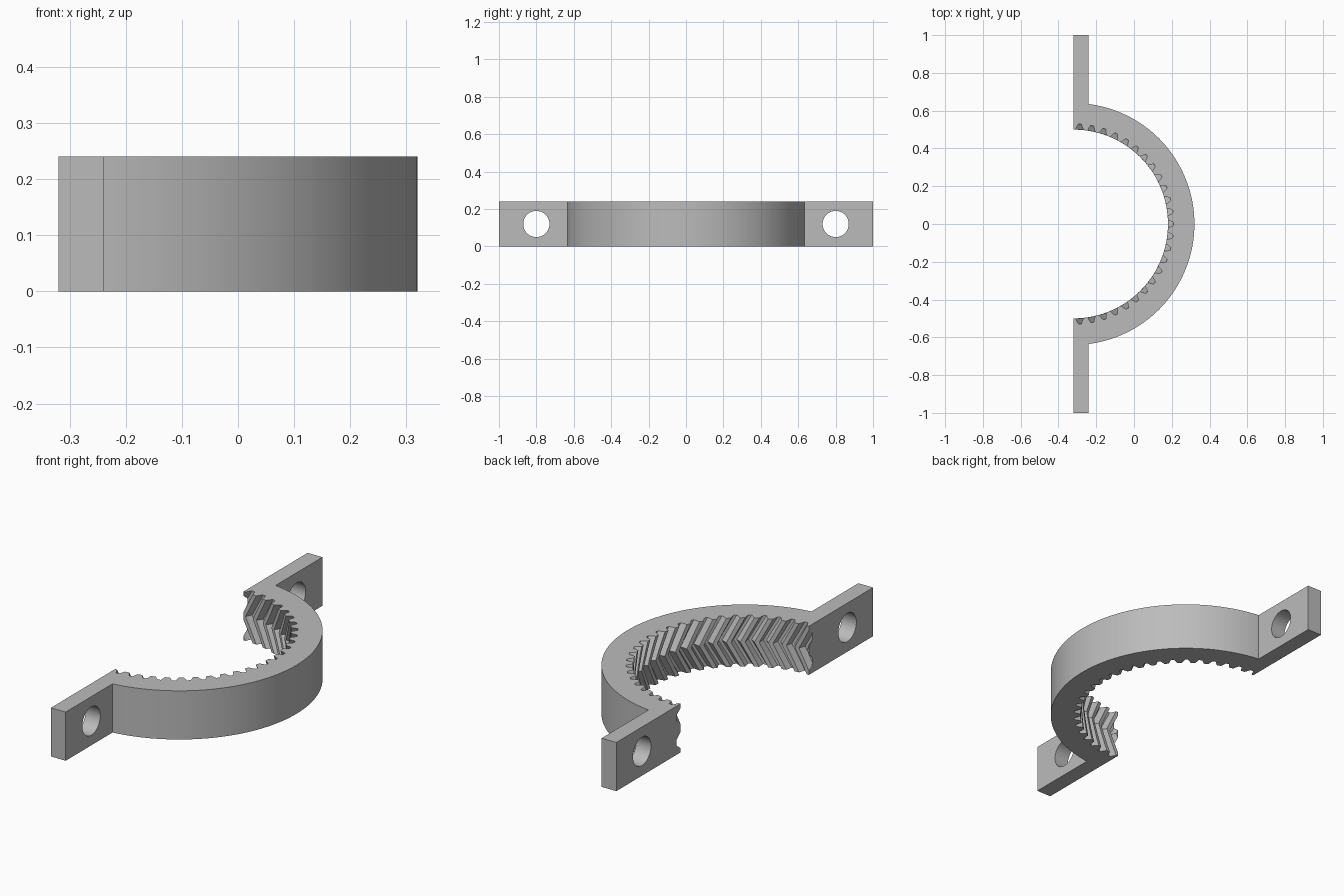
import bpy, bmesh, math

if "Cube" in bpy.data.objects:
    bpy.data.objects.remove(bpy.data.objects["Cube"])

HEIGHT, CX = 0.24, -0.32            # ring height, x of the ring axis and split plane
R_TIP, R_ROOT, R_OUT = 0.5, 0.53, 0.64
PITCH = math.radians(7.2)
TWIST = PITCH                       # herringbone offset at mid height
STEPS = 8                           # layers over the height

grey = bpy.data.materials.new("plain grey")
grey.use_nodes = True
grey.diffuse_color = (0.5, 0.5, 0.5, 1)
grey.node_tree.nodes["Principled BSDF"].inputs["Base Color"].default_value = (0.5, 0.5, 0.5, 1)


def add_object(name, bm):
    bmesh.ops.recalc_face_normals(bm, faces=bm.faces)
    mesh = bpy.data.meshes.new(name)
    bm.to_mesh(mesh)
    bm.free()
    mesh.materials.append(grey)
    obj = bpy.data.objects.new(name, mesh)
    bpy.context.collection.objects.link(obj)
    return obj


def box(name, x0, x1, y0, y1, z0, z1):
    bm = bmesh.new()
    bmesh.ops.create_cube(bm, size=1)
    for v in bm.verts:
        v.co = [lo + (c + 0.5) * (hi - lo) for c, lo, hi in
                zip(v.co, (x0, y0, z0), (x1, y1, z1))]
    return add_object(name, bm)


def polar(r, a, z):
    return (CX + r * math.cos(a), r * math.sin(a), z)


# Toothed ring: one groove profile repeated, shifted per layer into chevrons
groove = [(-0.33, R_TIP), (-0.25, 0.511), (-0.18, 0.522), (-0.11, R_ROOT),
          (0.11, R_ROOT), (0.18, 0.522), (0.25, 0.511), (0.33, R_TIP)]
profile = [(PITCH * (k + f), r) for k in range(-15, 16) for f, r in groove]
bm = bmesh.new()
layers = []
for s in range(STEPS + 1):
    z = HEIGHT * s / STEPS
    shift = TWIST * (1 - abs(2 * s / STEPS - 1))
    inner = [bm.verts.new(polar(r, a + shift, z)) for a, r in profile]
    outer = [bm.verts.new(polar(R_OUT, a, z)) for a, r in profile]
    layers.append((inner, outer))
n = len(profile)
for (i0, o0), (i1, o1) in zip(layers, layers[1:]):
    for k in range(n - 1):
        bm.faces.new((i0[k], i0[k + 1], i1[k + 1], i1[k]))
        bm.faces.new((o0[k], o0[k + 1], o1[k + 1], o1[k]))
    for k in (0, n - 1):
        bm.faces.new((i0[k], o0[k], o1[k], i1[k]))
for inner, outer in (layers[0], layers[-1]):
    for k in range(n - 1):
        bm.faces.new((inner[k], inner[k + 1], outer[k + 1], outer[k]))
clamp = add_object("half_ring_gear", bm)


def combine(tool, operation):
    mod = clamp.modifiers.new(operation.lower(), "BOOLEAN")
    mod.operation, mod.object, mod.solver = operation, tool, "EXACT"
    bpy.context.view_layer.objects.active = clamp
    bpy.ops.object.modifier_apply(modifier=mod.name)
    bpy.data.objects.remove(tool)


# Split the ring, then add the two bolt tabs with their holes
combine(box("split_cutter", -2, CX, -2, 2, -1, 1), "DIFFERENCE")
for side in (-1, 1):
    y0, y1 = sorted((side * 0.58, side))
    combine(box("bolt_tab", CX, CX + 0.08, y0, y1, 0, HEIGHT), "UNION")
for side in (-1, 1):
    bpy.ops.mesh.primitive_cylinder_add(vertices=48, radius=0.07, depth=0.6,
                                        location=(CX, side * 0.8, HEIGHT / 2),
                                        rotation=(0, math.pi / 2, 0))
    combine(bpy.context.object, "DIFFERENCE")

bpy.ops.object.select_all(action="DESELECT")
clamp.select_set(True)
bpy.context.view_layer.objects.active = clamp
bpy.ops.object.shade_smooth_by_angle(angle=math.radians(20))
